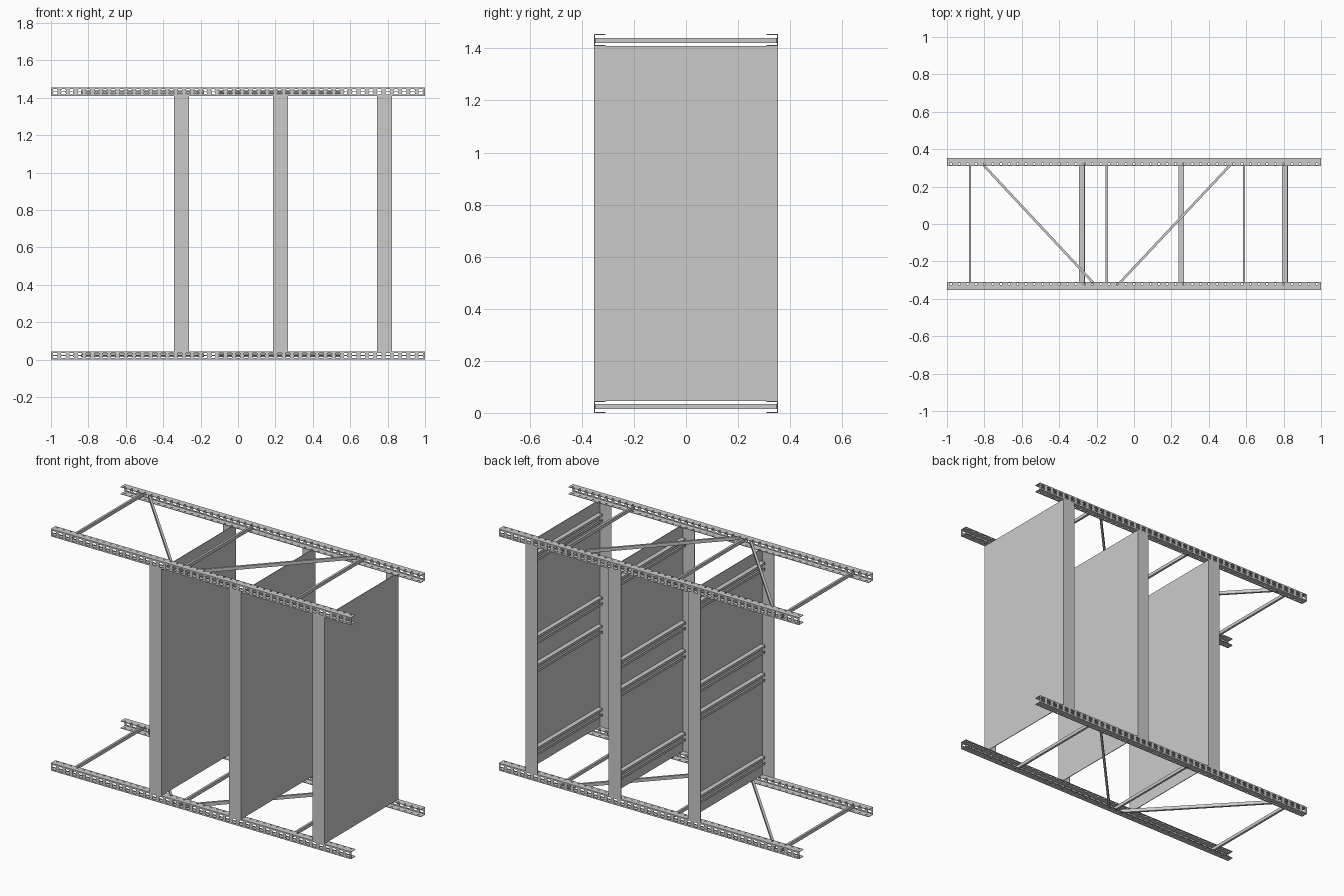
import bpy, bmesh, math
from mathutils import Vector

if "Cube" in bpy.data.objects:
    bpy.data.objects.remove(bpy.data.objects["Cube"])

LEN, H, Y, F, TOP = 2.0, 0.045, 0.353, 0.043, 1.41   # rail length, height, outer y, flange, upper level
N = 45                                               # holes per row


def finish(name, bm):
    me = bpy.data.meshes.new(name)
    bm.to_mesh(me)
    bm.free()
    ob = bpy.data.objects.new(name, me)
    bpy.context.collection.objects.link(ob)
    return ob


def prism(name, pts, direction):
    """Extrude a closed outline of 3D points along a direction."""
    bm = bmesh.new()
    face = bm.faces.new([bm.verts.new(p) for p in pts])
    ext = bmesh.ops.extrude_face_region(bm, geom=[face], use_keep_orig=True)
    new = [g for g in ext['geom'] if isinstance(g, bmesh.types.BMVert)]
    bmesh.ops.translate(bm, verts=new, vec=direction)
    bmesh.ops.recalc_face_normals(bm, faces=bm.faces)
    return finish(name, bm)


def bar(name, a, b, w, h):
    """Rectangular bar between two points in a level plane."""
    a, b = Vector(a), Vector(b)
    d = b - a
    s = Vector((-d.y, d.x, 0)).normalized() * w / 2
    u = Vector((0, 0, h / 2))
    return prism(name, [a - s - u, a + s - u, a + s + u, a - s + u], d)


def perforated_strip(bm, place, height, centre, hw, hh, power):
    """Row of cells, each a rectangle with a 12-sided hole."""
    p = LEN / N
    k = [-1, -1 / 3, 1 / 3]
    square = ([(t, -1) for t in k] + [(1, t) for t in k]
              + [(-t, 1) for t in k] + [(-1, -t) for t in k])

    def soft(v):
        return math.copysign(abs(v) ** power, v)
    for i in range(N):
        cx = -LEN / 2 + (i + 0.5) * p
        outer, inner = [], []
        for a, b in square:
            t = math.atan2(b, a)
            outer.append(bm.verts.new(place(cx + a * p / 2, height * (1 + b) / 2)))
            inner.append(bm.verts.new(place(cx + hw * soft(math.cos(t)),
                                            centre + hh * soft(math.sin(t)))))
        for j in range(12):
            n = (j + 1) % 12
            bm.faces.new((outer[j], outer[n], inner[n], inner[j]))


# Perforated channel rails: web outside, flanges pointing inwards
bm = bmesh.new()
perforated_strip(bm, lambda x, v: (x, -Y + F - v, 0), F, F - 0.032, 0.006, 0.006, 1)
perforated_strip(bm, lambda x, v: (x, -Y, v), H / 2, 0.0145, 0.013, 0.0062, 0.6)
perforated_strip(bm, lambda x, v: (x, -Y, H / 2 + v), H / 2, 0.008, 0.013, 0.0062, 0.6)
perforated_strip(bm, lambda x, v: (x, -Y + v, H), F, 0.032, 0.006, 0.006, 1)
bmesh.ops.remove_doubles(bm, verts=bm.verts, dist=1e-5)
rail = finish("lower_front_rail", bm)
sol = rail.modifiers.new("thickness", 'SOLIDIFY')
sol.thickness, sol.offset, sol.use_even_offset = 0.003, -1, True
for name, turn, z in (("lower_back_rail", math.pi, 0), ("upper_front_rail", 0, TOP),
                      ("upper_back_rail", math.pi, TOP)):
    ob = rail.copy()
    ob.name = name
    ob.rotation_euler.z = turn
    ob.location.z = z
    bpy.context.collection.objects.link(ob)

# Cross ties and diagonal braces at both levels
E = 0.347
for level, z in (("lower", 0.024), ("upper", TOP + 0.02)):
    for i, x in enumerate((-0.877, -0.145, 0.588)):
        bar(f"{level}_cross_tie_{i + 1}", (x, -E, z), (x, E, z), 0.013, 0.02)
    for i, (xf, xb) in enumerate(((-0.187, -0.835), (-0.107, 0.545))):
        bar(f"{level}_diagonal_brace_{i + 1}", (xf, -E, z), (xb, E, z), 0.013, 0.02)

# Upright panels: folded sheet with side flanges, plus strut channels behind
T = 0.004
for i, x1 in enumerate((-0.262, 0.268, 0.823)):
    x0 = x1 - 0.081
    prof = [(x0, -Y), (x1, -Y), (x1, Y), (x0, Y), (x0, Y - T),
            (x1 - T, Y - T), (x1 - T, -Y + T), (x0, -Y + T)]
    prism(f"upright_panel_{i + 1}", [(x, y, H) for x, y in prof], (0, 0, TOP - H))
    # lipped channel outline, open towards -x
    b, f, t, lip, h = x1 - T, x1 - 0.031, 0.003, 0.014, 0.024
    half = [(b, h), (f, h), (f, h - lip), (f + t, h - lip), (f + t, h - t), (b - t, h - t)]
    outline = half + [(x, -z) for x, z in reversed(half)]
    for j, dz in enumerate((-0.585, -0.085, 0.085, 0.585)):
        prism(f"panel_{i + 1}_strut_{j + 1}",
              [(x, -0.335, 0.728 + dz + z) for x, z in outline], (0, 0.67, 0))
